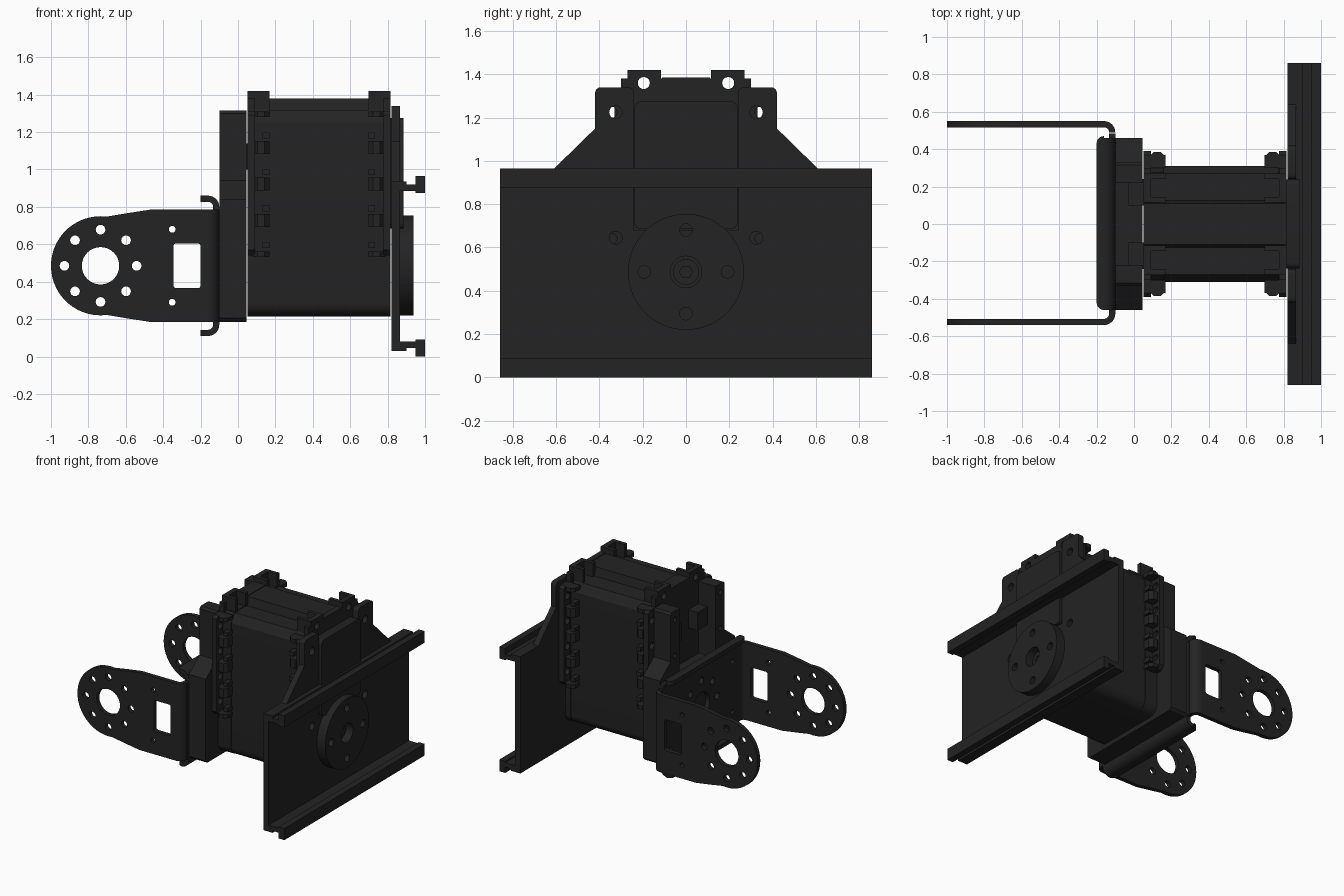
import bpy
from math import sin, cos, pi
from mathutils import Matrix

if "Cube" in bpy.data.objects:
    bpy.data.objects.remove(bpy.data.objects["Cube"])

dark = bpy.data.materials.new("dark_metal")
dark.diffuse_color = (0.017, 0.017, 0.017, 1)
dark.use_nodes = True
dark.node_tree.nodes["Principled BSDF"].inputs["Base Color"].default_value = dark.diffuse_color

# local (u, v, w) -> world, for plates lying across each axis
FRAMES = {
    'x': Matrix(((0, 0, 1, 0), (1, 0, 0, 0), (0, 1, 0, 0), (0, 0, 0, 1))),
    'y': Matrix(((1, 0, 0, 0), (0, 0, -1, 0), (0, 1, 0, 0), (0, 0, 0, 1))),
    'z': Matrix.Identity(4),
}


def plate(name, axis, lo, hi, outline, holes=()):
    """Filled outline with holes, extruded along an axis from lo to hi."""
    cu = bpy.data.curves.new(name, 'CURVE')
    cu.dimensions, cu.fill_mode = '2D', 'BOTH'
    cu.extrude = (hi - lo) / 2
    for loop in [outline, *holes]:
        sp = cu.splines.new('POLY')
        sp.points.add(len(loop) - 1)
        for p, (u, v) in zip(sp.points, loop):
            p.co = (u, v, 0, 1)
        sp.use_cyclic_u = True
    tmp = bpy.data.objects.new(name + "_tmp", cu)
    bpy.context.collection.objects.link(tmp)
    dg = bpy.context.evaluated_depsgraph_get()
    me = bpy.data.meshes.new_from_object(tmp.evaluated_get(dg))
    bpy.data.objects.remove(tmp)
    mid = (lo + hi) / 2
    me.transform(FRAMES[axis] @ Matrix.Translation((0, 0, -mid if axis == 'y' else mid)))
    me.name = name
    me.materials.clear()
    me.materials.append(dark)
    ob = bpy.data.objects.new(name, me)
    bpy.context.collection.objects.link(ob)
    bpy.ops.object.select_all(action='DESELECT')
    ob.select_set(True)
    bpy.context.view_layer.objects.active = ob
    bpy.ops.object.shade_smooth_by_angle(angle=0.5)
    return ob


def arc(cu, cv, r, a0, a1, n=8):
    return [(cu + r * cos(a0 + (a1 - a0) * i / n), cv + r * sin(a0 + (a1 - a0) * i / n))
            for i in range(n + 1)]


def circle(cu, cv, r, n=24):
    return arc(cu, cv, r, 0, 2 * pi, n)[:-1]


def rrect(u0, u1, v0, v1, r=0.015):
    return (arc(u1 - r, v1 - r, r, 0, pi / 2, 4) + arc(u0 + r, v1 - r, r, pi / 2, pi, 4)
            + arc(u0 + r, v0 + r, r, pi, 1.5 * pi, 4) + arc(u1 - r, v0 + r, r, 1.5 * pi, 2 * pi, 4))


def ring_holes(cu, cv, rad, r, n):
    return [circle(cu + rad * cos(2 * pi * i / n), cv + rad * sin(2 * pi * i / n), r, 16) for i in range(n)]


def sym(half):
    return half + [(-u, v) for u, v in reversed(half)]


def box(name, x0, x1, y0, y1, z0, z1):
    return plate(name, 'x', x0, x1, [(y0, z0), (y1, z0), (y1, z1), (y0, z1)])


def bend(cu, cv, a0, a1):
    return arc(cu, cv, 0.06, a0, a1) + arc(cu, cv, 0.027, a1, a0)


# --- U bracket: two arms, web, bent flanges
arm = ([(-0.16, 0.185), (-0.16, 0.785), (-0.47, 0.785), (-0.60, 0.765)]
       + arc(-0.735, 0.485, 0.265, pi * 0.46, pi * 1.54, 28) + [(-0.60, 0.205), (-0.47, 0.185)])
arm_holes = ([circle(-0.735, 0.485, 0.1, 32), rrect(-0.345, -0.2, 0.365, 0.605),
              circle(-0.352, 0.68, 0.018), circle(-0.352, 0.29, 0.018)]
             + ring_holes(-0.735, 0.485, 0.193, 0.026, 8))
plate("bracket_arm_back", 'y', 0.517, 0.55, arm, arm_holes)
plate("bracket_arm_front", 'y', -0.54, -0.507, arm, arm_holes)
plate("bracket_bend_back", 'z', 0.185, 0.785, bend(-0.16, 0.49, 0, pi / 2))
plate("bracket_bend_front", 'z', 0.185, 0.785, bend(-0.16, -0.48, -pi / 2, 0))
web = [(0.46, 0.17), (0.46, 0.185), (0.485, 0.185), (0.485, 0.785), (0.46, 0.785), (0.46, 0.80)]
plate("bracket_web", 'x', -0.133, -0.1, sym(web),
      [circle(0, 0.485, 0.1, 32)] + ring_holes(0, 0.485, 0.193, 0.026, 8)
      + [circle(s * 0.38, z, 0.018) for s in (-1, 1) for z in (0.29, 0.68)])
plate("bracket_bend_top", 'y', -0.46, 0.46, bend(-0.16, 0.80, 0, pi / 2))
plate("bracket_bend_bottom", 'y', -0.46, 0.46, bend(-0.16, 0.17, -pi / 2, 0))
flange = [(-0.16, -0.46), (-0.16, 0.47)] + arc(-0.16, 0.43, 0.04, pi / 2, pi, 5) \
    + arc(-0.16, -0.42, 0.04, pi, 1.5 * pi, 5)
plate("bracket_flange_top", 'z', 0.827, 0.86, flange)
plate("bracket_flange_bottom", 'z', 0.11, 0.143, flange)

# --- forked adapter between bracket and motor
fork = [(0.44, 0.185), (0.46, 0.205), (0.46, 0.84), (0.33, 0.94), (0.33, 1.30), (0.315, 1.315),
        (0.22, 1.315), (0.22, 0.76)]
plate("adapter_fork", 'x', -0.1, 0.045, sym(fork),
      [circle(s * 0.28, z, 0.018) for s in (-1, 1) for z in (0.97, 1.25)])
for s in (-1, 1):
    box("connector_socket", -0.03, 0.055, s * 0.17 - 0.07, s * 0.17 + 0.07, 1.0, 1.14)

# --- motor body
body = (arc(0.235, 0.29, 0.075, -pi / 2, 0, 8)
        + [(0.31, 1.25), (0.27, 1.315), (0.125, 1.315), (0.11, 1.38)])
plate("motor_body", 'x', 0.06, 0.805, sym(body))
for x0, x1 in ((0.05, 0.16), (0.77, 0.815)):
    cap = (arc(0.24, 0.29, 0.075, -pi / 2, 0, 8)
           + [(0.315, 1.25), (0.275, 1.32), (0.125, 1.32), (0.11, 1.385)])
    plate("motor_end_cap", 'x', x0, x1, sym(cap))

# --- mounting lugs at both ends of the motor
lug_z = [0.64, 0.835, 1.03, 1.225]
lug = [(0.30, 0.54), (0.36, 0.54), (0.39, 0.57), (0.39, 1.29), (0.37, 1.31), (0.30, 1.31), (0.30, 1.38),
       (0.27, 1.38), (0.27, 1.42), (0.115, 1.42), (0.115, 1.38)]
lug_holes = [circle(s * 0.345, z, 0.026, 16) for s in (-1, 1) for z in lug_z]
lug_holes += [circle(s * 0.195, 1.36, 0.028, 16) for s in (-1, 1)]


def span(a, b, end):
    """Range of x inside an end's lug, mirrored for the far end."""
    return (0.05 + a, 0.05 + b) if end == 0 else (0.815 - b, 0.815 - a)


for end in (0, 1):
    plate("lug_flange", 'x', *span(0, 0.04, end), sym(lug), lug_holes)
    for s in (-1, 1):
        for z in [0.5475] + lug_z:
            zc = z + (0 if z < 0.6 else 0.0875)
            h = 0.015 if z < 0.6 or z > 1.2 else 0.035
            a, b = span(0.03, 0.118, end)
            # chamfered rib between nut pockets
            c = [(0.30, a), (0.30, b), (0.36, b), (0.385, b - 0.025), (0.385, a + 0.025), (0.36, a)]
            zc = 1.295 if z > 1.2 else zc
            plate("lug_rib", 'z', zc - h, zc + h, [(v, s * u) for u, v in c])
        for z in lug_z:
            a, b = span(0.082, 0.118, end)
            box("lug_nut", a, b, s * 0.338 - 0.03, s * 0.338 + 0.03, z - 0.06, z - 0.028)
        for y in (0.13, 0.255):
            a, b = span(0.03, 0.118, end)
            box("top_lug_rib", a, b, s * y - 0.015, s * y + 0.015, 1.30, 1.42)

# --- mounting plate with ears and a slot
ear = ([(0.86, 0.035), (0.86, 0.93), (0.645, 0.93), (0.42, 1.15)] + arc(0.395, 1.315, 0.025, 0, pi / 2, 4)
       + arc(0.265, 1.315, 0.025, pi / 2, pi, 4) + [(0.24, 0.68)])
plate("mounting_plate", 'x', 0.82, 0.865, sym(ear),
      [circle(s * 0.325, z, 0.03) for s in (-1, 1) for z in (0.645, 1.225)])
plate("motor_gear_cover", 'x', 0.80, 0.885, rrect(-0.238, 0.238, 0.685, 1.275, 0.03))

# --- channel rails along the plate's top and bottom
rail = [(0.82, 0.885), (0.95, 0.885), (0.95, 0.875), (1, 0.875), (1, 0.965), (0.95, 0.965),
        (0.95, 0.92), (0.90, 0.92), (0.90, 0.935), (0.82, 0.935)]
plate("rail_top", 'y', -0.86, 0.86, rail)
plate("rail_bottom", 'y', -0.86, 0.86, [(x, 0.965 - z) for x, z in rail])

# --- output horn disc
plate("horn_disc", 'x', 0.86, 0.937, circle(0, 0.487, 0.268, 64),
      [circle(0, 0.487, 0.073, 32)] + ring_holes(0, 0.487, 0.193, 0.029, 4))
plate("horn_screw", 'x', 0.86, 0.885, circle(0, 0.487, 0.06, 24), [circle(0, 0.487, 0.03, 6)])
